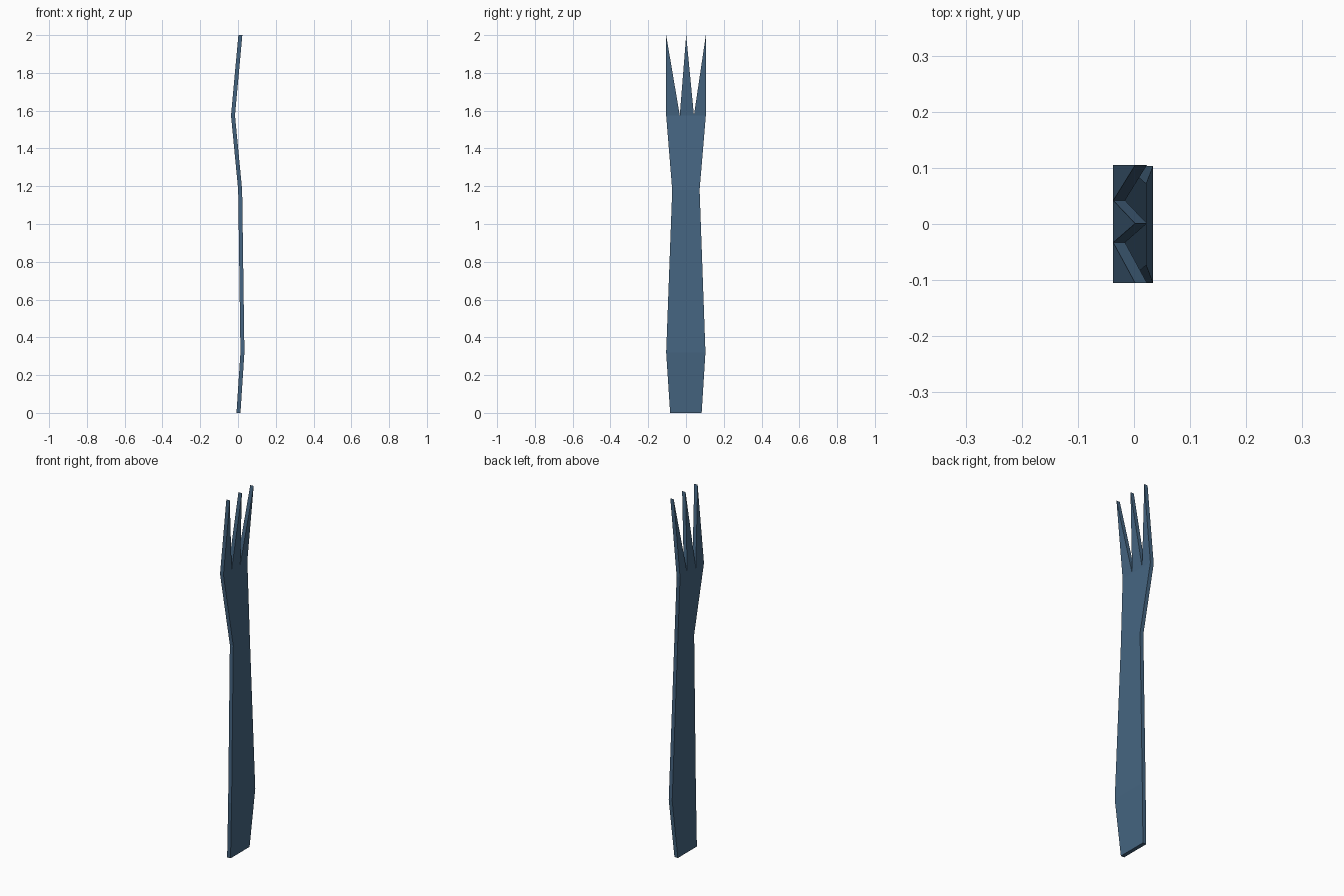
import bpy, bmesh
from mathutils import Vector

if "Cube" in bpy.data.objects:
    bpy.data.objects.remove(bpy.data.objects["Cube"])

THICK = 0.021

steel = bpy.data.materials.new("steel blue")
steel.diffuse_color = (0.06, 0.13, 0.22, 1)
steel.use_nodes = True
steel.node_tree.nodes["Principled BSDF"].inputs["Base Color"].default_value = steel.diffuse_color

# Handle stations: height, back-face x, left y, right y
stations = [
    (0.00, -0.008, -0.084, 0.083),
    (0.32, 0.013, -0.105, 0.103),
    (1.18, 0.001, -0.073, 0.072),
    (1.575, -0.037, -0.105, 0.105),
]
notches = (-0.033, 0.042)     # roots between the tines
tips = (-0.105, 0.001, 0.105)  # tine points
TIP_X, TIP_Z = 0.002, 2.0

bm = bmesh.new()

# Handle sheet
rows = []
for z, x, y0, y1 in stations:
    ys = [y0, *notches, y1] if z > 1.5 else [y0, y1]
    rows.append([bm.verts.new((x, y, z)) for y in ys])
for low, high in zip(rows, rows[1:]):
    bm.faces.new(low + high[::-1])

# Three pointed tines
root = rows[-1]
for i, y in enumerate(tips):
    tip = bm.verts.new((TIP_X, y, TIP_Z))
    bm.faces.new((root[i], root[i + 1], tip))

# Give the sheet its thickness, keeping the back face
ext = bmesh.ops.extrude_face_region(bm, geom=bm.faces[:], use_keep_orig=True)
moved = [g for g in ext["geom"] if isinstance(g, bmesh.types.BMVert)]
bmesh.ops.translate(bm, verts=moved, vec=Vector((THICK, 0, 0)))
bmesh.ops.recalc_face_normals(bm, faces=bm.faces[:])

mesh = bpy.data.meshes.new("fork")
bm.to_mesh(mesh)
bm.free()
mesh.materials.append(steel)
fork = bpy.data.objects.new("fork", mesh)
bpy.context.collection.objects.link(fork)
